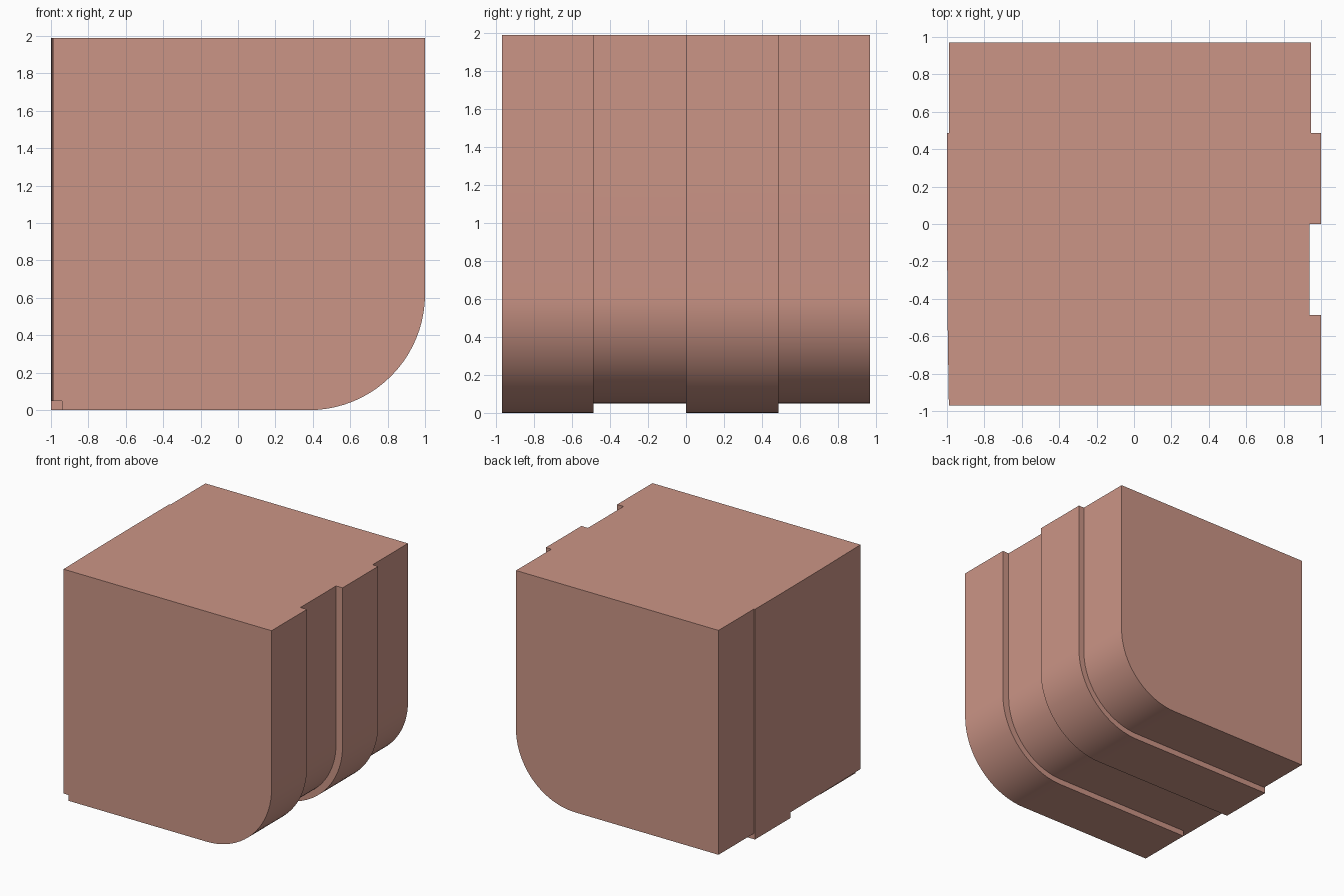
import bpy, bmesh, math

if "Cube" in bpy.data.objects:
    bpy.data.objects.remove(bpy.data.objects["Cube"])

TOP = 1.99
CX, CZ = 0.38, 0.62      # centre of the rounded lower corner
SEGS = 20


def profile(y, left, right, bottom, notch=False):
    """Outline in the xz plane with a rounded lower right corner."""
    if notch:
        pts = [(left, TOP), (left, 0.05), (-0.94, 0.05), (-0.94, bottom)]
    else:
        pts = [(left, TOP), (left, bottom), (-0.97, bottom), (-0.94, bottom)]
    for i in range(SEGS + 1):
        a = math.pi / 2 * i / SEGS
        pts.append((CX + (right - CX) * math.sin(a), CZ - (CZ - bottom) * math.cos(a)))
    pts.append((right, TOP))
    return [(x, y, z) for x, z in pts]


# Four slices along y: start, end, left start, left end, right, bottom, notch
slices = [
    (-0.97, -0.487, -0.99, -0.997, 1.0, 0.0, True),
    (-0.487, 0.0, -0.997, -1.0, 0.938, 0.05, False),
    (0.0, 0.487, -1.0, -1.0, 1.0, 0.0, False),
    (0.487, 0.97, -0.99, -0.99, 0.947, 0.05, False),
]

# Loft one closed skin through all slice outlines
bm = bmesh.new()
rings = []
for y0, y1, l0, l1, right, bottom, notch in slices:
    for y, left in ((y0, l0), (y1, l1)):
        rings.append([bm.verts.new(p) for p in profile(y, left, right, bottom, notch)])
n = len(rings[0])
for a, b in zip(rings, rings[1:]):
    for i in range(n):
        j = (i + 1) % n
        bm.faces.new((a[i], a[j], b[j], b[i]))
bm.faces.new(rings[0])
bm.faces.new(rings[-1][::-1])
bmesh.ops.remove_doubles(bm, verts=bm.verts[:], dist=0.0005)
bmesh.ops.dissolve_degenerate(bm, dist=0.0001, edges=bm.edges[:])
bmesh.ops.recalc_face_normals(bm, faces=bm.faces[:])

mesh = bpy.data.meshes.new("grooved_block")
bm.to_mesh(mesh)
bm.free()
block = bpy.data.objects.new("grooved_block", mesh)
bpy.context.collection.objects.link(block)

# Salmon surface
mat = bpy.data.materials.new("salmon")
mat.diffuse_color = (0.6, 0.3, 0.24, 1)
mat.use_nodes = True
mat.node_tree.nodes["Principled BSDF"].inputs["Base Color"].default_value = mat.diffuse_color
mesh.materials.append(mat)

# Smooth the rounded corner, keep steps crisp
bpy.context.view_layer.objects.active = block
block.select_set(True)
bpy.ops.object.shade_smooth_by_angle(angle=math.radians(30))
